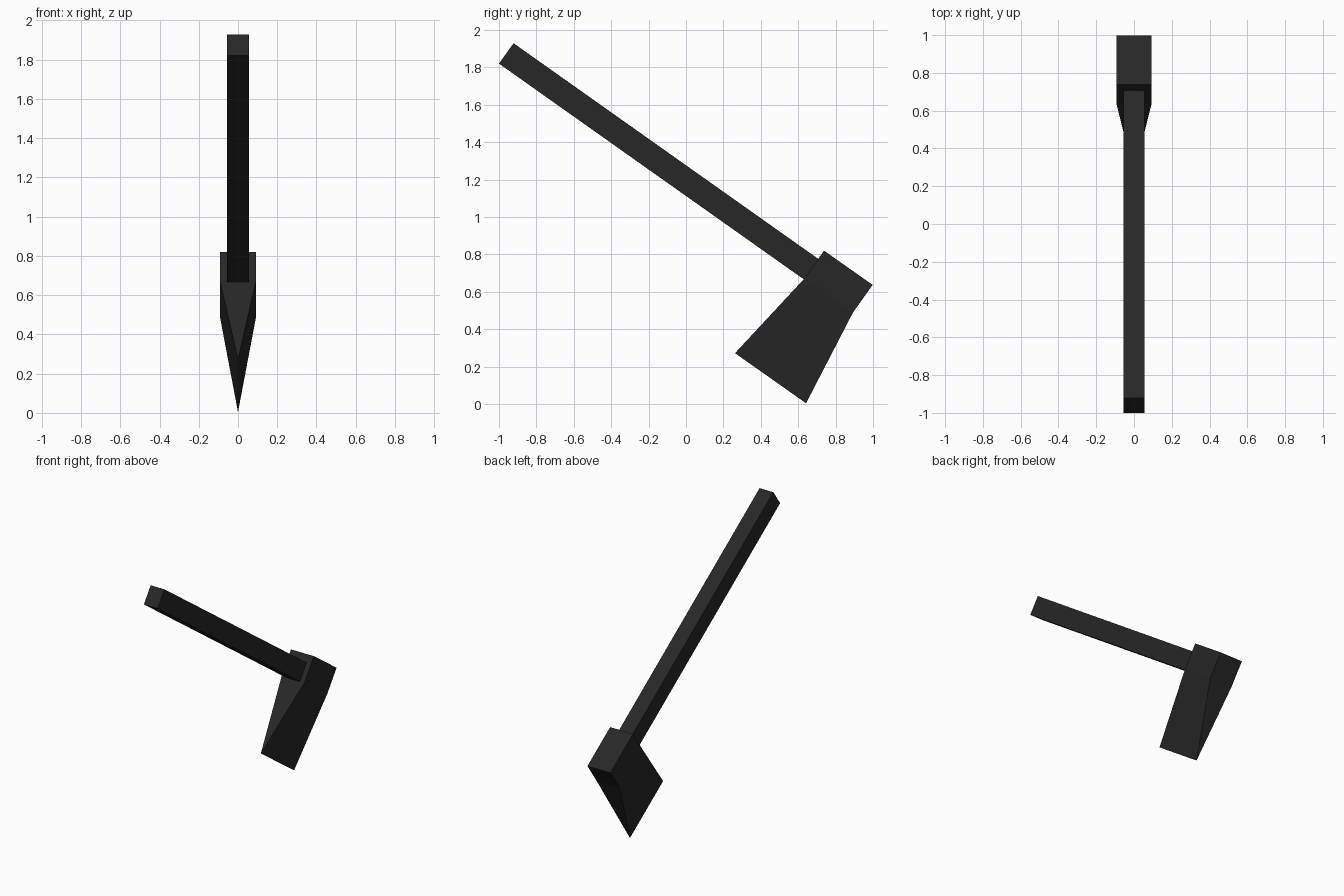
import bpy
import bmesh

if "Cube" in bpy.data.objects:
    bpy.data.objects.remove(bpy.data.objects["Cube"])

black = bpy.data.materials.new("matte_black")
black.diffuse_color = (0.02, 0.02, 0.02, 1)
black.use_nodes = True
black.node_tree.nodes["Principled BSDF"].inputs["Base Color"].default_value = black.diffuse_color


def side_prism(name, sections):
    """Loft along the part; each section is two (y, z) ends and a half width."""
    bm = bmesh.new()
    rings = []
    for (y0, z0), (y1, z1), w in sections:
        corners = [(-w, y0, z0), (w, y0, z0), (w, y1, z1), (-w, y1, z1)]
        rings.append([bm.verts.new(c) for c in corners])
    for a, b in zip(rings, rings[1:]):
        for i in range(4):
            j = (i + 1) % 4
            bm.faces.new((a[i], a[j], b[j], b[i]))
    bm.faces.new(rings[0])
    bm.faces.new(rings[-1])
    # Zero-width sections collapse into a sharp edge
    bmesh.ops.remove_doubles(bm, verts=bm.verts, dist=1e-4)
    bmesh.ops.dissolve_degenerate(bm, edges=bm.edges, dist=1e-4)
    bmesh.ops.recalc_face_normals(bm, faces=bm.faces)
    mesh = bpy.data.meshes.new(name)
    bm.to_mesh(mesh)
    bm.free()
    mesh.materials.append(black)
    obj = bpy.data.objects.new(name, mesh)
    bpy.context.collection.objects.link(obj)
    return obj


# Straight square handle, slightly sunk into the head
side_prism("handle", [
    ((-1.0, 1.82), (-0.922, 1.929), 0.055),
    ((0.642, 0.658), (0.720, 0.767), 0.055),
])

# Head: block at the back, then a wedge tapering to the cutting edge
side_prism("axe_head", [
    ((0.738, 0.82), (0.998, 0.637), 0.092),
    ((0.634, 0.672), (0.893, 0.49), 0.092),
    ((0.262, 0.272), (0.642, 0.004), 0.0),
])
